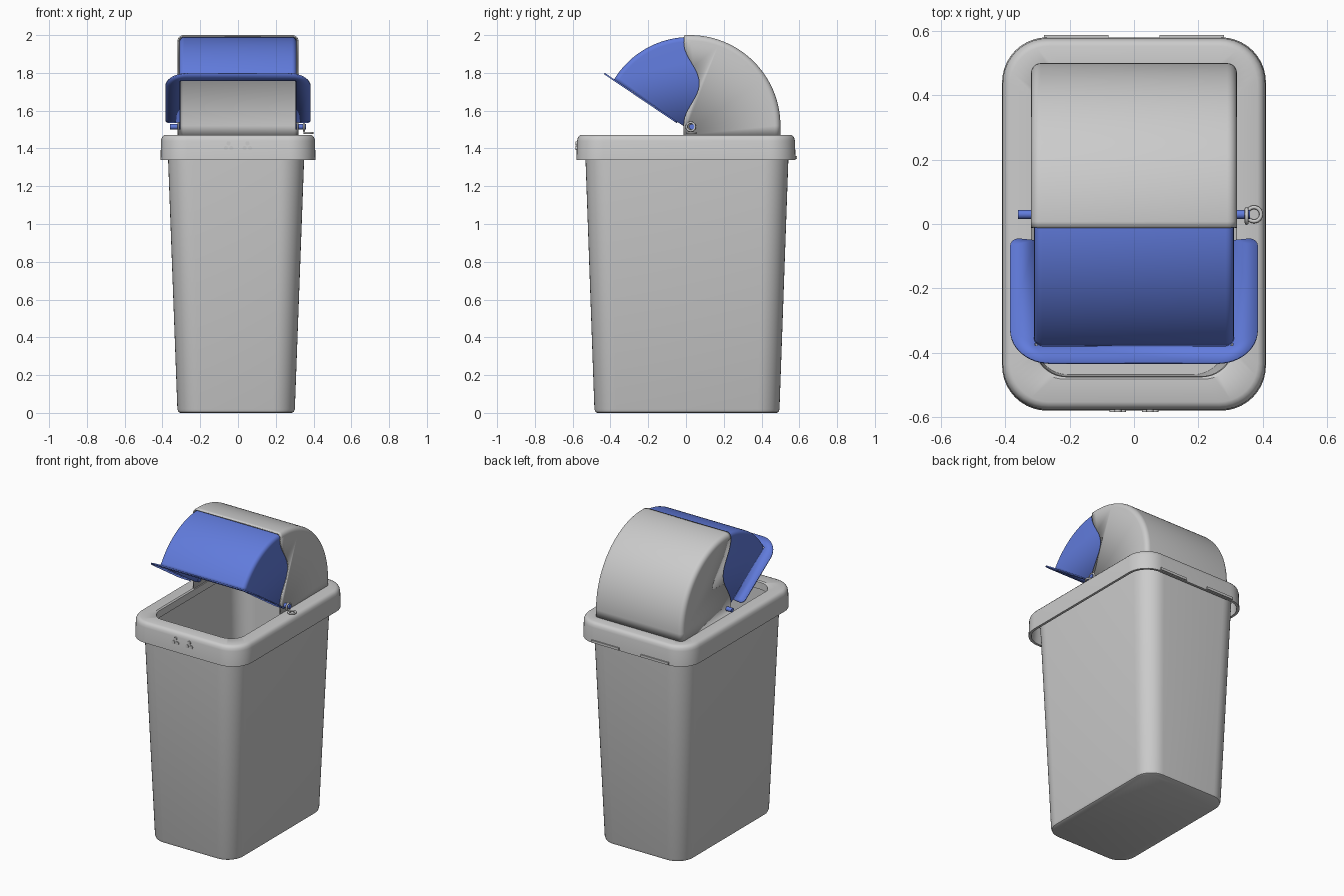
import bpy, bmesh
from math import sin, cos, pi, radians

if "Cube" in bpy.data.objects:
    bpy.data.objects.remove(bpy.data.objects["Cube"])

blue = bpy.data.materials.new("blue_plastic")
blue.diffuse_color = (0.12, 0.2, 0.72, 1)
blue.use_nodes = True
blue.node_tree.nodes["Principled BSDF"].inputs["Base Color"].default_value = blue.diffuse_color


def finish(name, bm, mat=None, thick=0, angle=35):
    bmesh.ops.recalc_face_normals(bm, faces=bm.faces[:])
    me = bpy.data.meshes.new(name)
    bm.to_mesh(me)
    bm.free()
    ob = bpy.data.objects.new(name, me)
    bpy.context.collection.objects.link(ob)
    if mat:
        me.materials.append(mat)
    if thick:
        m = ob.modifiers.new("wall", 'SOLIDIFY')
        m.thickness, m.offset = thick, -1
    bpy.ops.object.select_all(action='DESELECT')
    ob.select_set(True)
    bpy.context.view_layer.objects.active = ob
    bpy.ops.object.shade_smooth_by_angle(angle=radians(angle))
    return ob


def rrect(hx, hy, r, z, cx=0, cy=0, n=10):
    """Rounded rectangle loop at height z."""
    pts = []
    for k, (sx, sy) in enumerate(((1, 1), (-1, 1), (-1, -1), (1, -1))):
        for i in range(n + 1):
            a = (k + i / n) * pi / 2
            pts.append((cx + sx * (hx - r) + r * cos(a), cy + sy * (hy - r) + r * sin(a), z))
    return pts


def loft(name, loops, closed=False):
    bm = bmesh.new()
    rings = [[bm.verts.new(p) for p in lp] for lp in loops]
    pairs = list(zip(rings, rings[1:])) + ([(rings[-1], rings[0])] if closed else [])
    for a, b in pairs:
        for i in range(len(a)):
            j = (i + 1) % len(a)
            bm.faces.new((a[i], a[j], b[j], b[i]))
    if not closed:
        bm.faces.new(rings[0])
        bm.faces.new(rings[-1])
    return finish(name, bm)


def curved_cover(name, arc, hx, r, closing, mat, thick):
    """Roof strip over an arc (y, z, ny, nz) with rounded edges and flat side panels."""
    bm = bmesh.new()
    n = 5
    rows = []
    for y, z, ny, nz in arc:
        row = []
        for s in (-1, 1):
            for i in range(n + 1):
                a = (i if s < 0 else n - i) / n * pi / 2
                d = r * (1 - sin(a))
                row.append(bm.verts.new((s * (hx - r + r * cos(a)), y - ny * d, z - nz * d)))
        rows.append(row)
    for a, b in zip(rows, rows[1:]):
        for i in range(len(a) - 1):
            bm.faces.new((a[i], a[i + 1], b[i + 1], b[i]))
    for s, col in ((-1, 0), (1, -1)):
        bm.faces.new([row[col] for row in rows] + [bm.verts.new((s * hx, y, z)) for y, z in closing])
    return finish(name, bm, mat, thick)


CY, CZ = 0.02, 1.52   # swing pivot


def arc(R, a0, a1, n=40):
    out = []
    for i in range(n + 1):
        a = radians(a0 + (a1 - a0) * i / n)
        out.append((CY - R * cos(a), CZ + R * sin(a), -cos(a), sin(a)))
    return out


# Tapered hollow bin
c = dict(cx=-0.01, cy=0.005)
loft("bin_body", [
    rrect(0.295, 0.475, 0.10, 0, **c), rrect(0.305, 0.485, 0.11, 0.005, **c),
    rrect(0.311, 0.49, 0.115, 0.02, **c), rrect(0.36, 0.537, 0.13, 1.34, **c),
    rrect(0.364, 0.541, 0.13, 1.44, **c), rrect(0.346, 0.523, 0.115, 1.44, **c),
    rrect(0.342, 0.519, 0.115, 1.34, **c), rrect(0.295, 0.473, 0.10, 0.03, **c)])

# Lid collar with skirt and opening
oy = 0.005
loft("lid_collar", [
    rrect(0.41, 0.58, 0.14, 1.34), rrect(0.408, 0.577, 0.14, 1.44),
    rrect(0.404, 0.573, 0.137, 1.456), rrect(0.396, 0.565, 0.13, 1.467),
    rrect(0.384, 0.553, 0.12, 1.472),
    rrect(0.318, 0.487, 0.10, 1.472, cy=oy), rrect(0.31, 0.48, 0.10, 1.465, cy=oy),
    rrect(0.308, 0.478, 0.10, 1.42, cy=oy), rrect(0.322, 0.491, 0.11, 1.42, cy=oy),
    rrect(0.324, 0.493, 0.11, 1.452, cy=oy),
    rrect(0.388, 0.557, 0.12, 1.452), rrect(0.394, 0.564, 0.125, 1.34)], closed=True)

# Fixed hood with wavy front edge
wave = [(-0.012, 1.47)]
for i in range(25):
    t = i / 24
    wave.append((-0.012 + 0.041 * (1 - cos(2 * pi * t)), 1.53 + 0.43 * t))
curved_cover("hood", arc(0.48, 86.2, 180) + [(0.5, 1.47, 1, 0)], 0.32, 0.03,
             wave, None, 0.008)

# Swinging flap, tilted open
curved_cover("flap", arc(0.47, 31.5, 125), 0.31, 0.025,
             [(0.045, 1.50), (0.0, 1.51)], blue, 0.006)

# Flat U-shaped flange of the flap, drawn as (x, distance from hinge)
half = [(0.308, 0.06), (0.36, 0.054)]
for cx, cs, r, a0, n in ((0.357, 0.082, 0.028, -70, 6), (0.26, 0.394, 0.125, 0, 12)):
    a1 = 0 if a0 else 90
    for i in range(n + 1):
        a = radians(a0 + (a1 - a0) * i / n)
        half.append((cx + r * cos(a), cs + r * sin(a)))
outline = half + [(-x, s) for x, s in reversed(half)] + [(-0.308, 0.455), (0.308, 0.455)]
bm = bmesh.new()
bm.faces.new([bm.verts.new((x, -0.829 * s, 1.51 + 0.559 * s)) for x, s in outline])
bmesh.ops.triangulate(bm, faces=bm.faces[:])
finish("flap_flange", bm, blue, 0.008)


def rod(name, loc, r, depth, axis, mat=None):
    rot = (0, pi / 2, 0) if axis == 'x' else (pi / 2, 0, 0)
    bpy.ops.mesh.primitive_cylinder_add(vertices=24, radius=r, depth=depth, location=loc, rotation=rot)
    ob = bpy.context.object
    ob.name = name
    if mat:
        ob.data.materials.append(mat)
    bpy.ops.object.shade_smooth_by_angle(angle=radians(35))


def ring(name, loc, R, r, rot):
    bpy.ops.mesh.primitive_torus_add(location=loc, rotation=rot, major_radius=R, minor_radius=r,
                                     major_segments=24, minor_segments=8)
    bpy.context.object.name = name
    bpy.ops.object.shade_smooth_by_angle(angle=radians(50))


# Hinge pins and front studs, mirrored
for s, side in ((-1, "left"), (1, "right")):
    rod("hinge_pin_" + side, (s * 0.332, 0.03, 1.515), 0.014, 0.056, 'x', blue)
    for i in range(3):
        a = i * 2 * pi / 3 + pi / 2
        rod("front_stud_%s_%d" % (side, i), (s * 0.05 + 0.017 * cos(a), -0.578, 1.41 + 0.017 * sin(a)),
            0.011, 0.012, 'y')
    # thin catch strip at the back of the skirt
    bpy.ops.mesh.primitive_cube_add(size=1, location=(s * 0.18, 0.58, 1.352))
    bpy.context.object.name = "back_catch_" + side
    bpy.context.object.scale = (0.2, 0.014, 0.016)

# Small retaining rings at the right hinge
ring("hinge_ring", (0.35, 0.025, 1.515), 0.022, 0.006, (0, pi / 2, 0))
ring("loose_ring", (0.373, 0.03, 1.482), 0.022, 0.006, (0, 0, 0))
